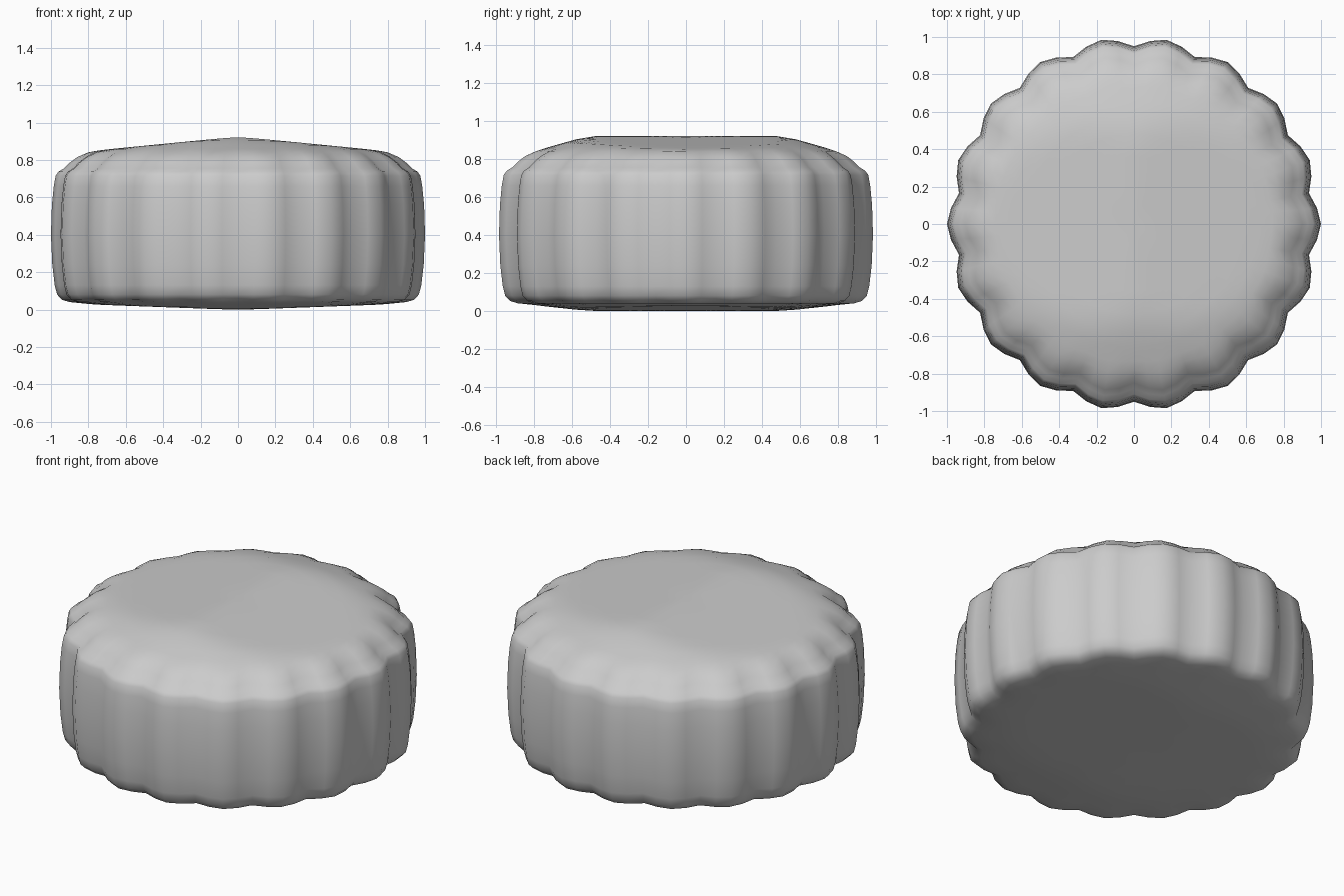
import bpy, bmesh, math

if "Cube" in bpy.data.objects:
    bpy.data.objects.remove(bpy.data.objects["Cube"], do_unlink=True)

LOBES = 18
STEPS = 4                      # segments per lobe
SEGS = LOBES * STEPS
SCALLOP = [0.0, 0.018, 0.05, 0.018]   # inward dip from lobe peak to groove

grey = bpy.data.materials.new("plain grey")
grey.use_nodes = True
grey.diffuse_color = (0.6, 0.6, 0.6, 1)
grey.node_tree.nodes["Principled BSDF"].inputs["Base Color"].default_value = (0.6, 0.6, 0.6, 1)

# side profile from bottom to top: radius at lobe peak, height, scallop strength
PROFILE = [
    (0.80, 0.030, 0.4), (0.90, 0.040, 0.9), (0.94, 0.052, 1), (0.967, 0.08, 1),
    (0.98, 0.13, 1), (0.993, 0.24, 1), (1.0, 0.40, 1), (0.995, 0.56, 1),
    (0.985, 0.66, 1), (0.975, 0.715, 1), (0.96, 0.737, 1), (0.93, 0.755, 1),
    (0.90, 0.785, 1), (0.86, 0.815, 0.9), (0.80, 0.841, 0.4),
]
RIM = 0.80
INNER = [0.74, 0.66, 0.58, 0.48, 0.36, 0.24, 0.12]


def ridge(x, y):
    """Gentle roof shape running front to back, 0 at the rim and 1 in the middle."""
    slope = 1 - math.hypot(x, 0.06) / RIM + 0.075
    edge = (RIM - math.hypot(x, y)) / 0.28
    k = 0.15
    h = max(k - abs(slope - edge), 0) / k
    return max(0, min(slope, edge, 1) - h * h * k / 4)


bm = bmesh.new()


def make_ring(radius, height, strength, rise=0.0):
    ring = []
    for i in range(SEGS):
        a = 2 * math.pi * i / SEGS
        r = radius - SCALLOP[i % STEPS] * strength
        x, y = r * math.cos(a), r * math.sin(a)
        ring.append(bm.verts.new((x, y, height + rise * ridge(x, y))))
    return ring


# underside, fluted wall and domed top as one stack of rings
rings = [make_ring(r, 0.030, 0, -0.030) for r in reversed(INNER)]
rings += [make_ring(r, z, s) for r, z, s in PROFILE]
rings += [make_ring(r, 0.841, 0.15 if r > 0.7 else 0, 0.079) for r in INNER]

for low, high in zip(rings, rings[1:]):
    for i in range(SEGS):
        j = (i + 1) % SEGS
        bm.faces.new((low[i], low[j], high[j], high[i]))

# close both centres
for ring, z in ((rings[0], 0.0), (rings[-1], 0.92)):
    centre = bm.verts.new((0, 0, z))
    for i in range(SEGS):
        bm.faces.new((ring[i], ring[(i + 1) % SEGS], centre))

bmesh.ops.recalc_face_normals(bm, faces=bm.faces)
for face in bm.faces:
    face.smooth = True

mesh = bpy.data.meshes.new("fluted_cap")
bm.to_mesh(mesh)
bm.free()
mesh.materials.append(grey)
cap = bpy.data.objects.new("fluted_cap", mesh)
bpy.context.collection.objects.link(cap)
